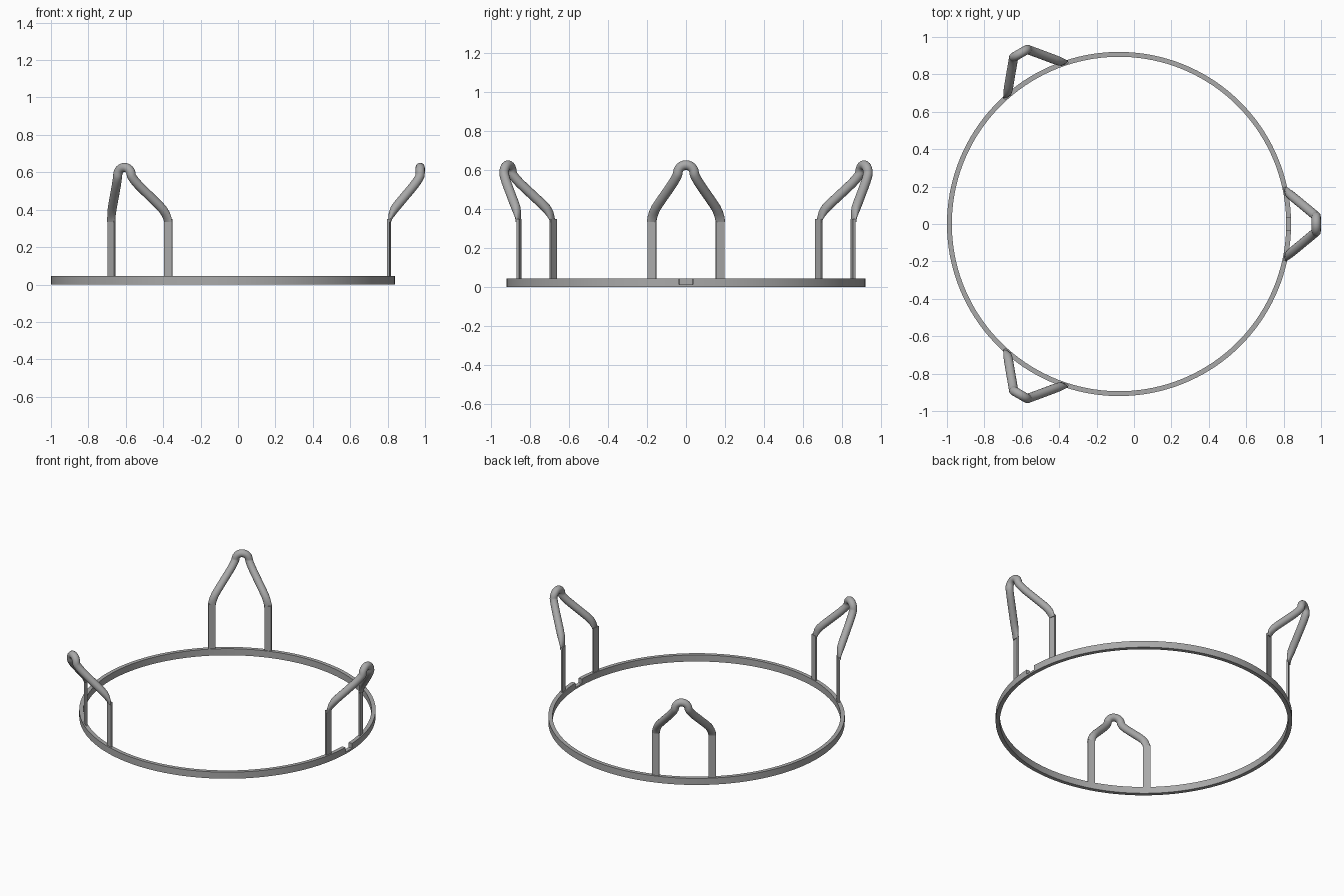
import bpy, bmesh, math
from mathutils import Vector, Matrix

if "Cube" in bpy.data.objects:
    bpy.data.objects.remove(bpy.data.objects["Cube"])

CX = -0.08                      # ring centre on x
metal = bpy.data.materials.new("grey_metal")
metal.diffuse_color = (0.40, 0.40, 0.40, 1)
metal.use_nodes = True
metal.node_tree.nodes["Principled BSDF"].inputs["Base Color"].default_value = metal.diffuse_color


def finish(name, bm):
    bmesh.ops.recalc_face_normals(bm, faces=bm.faces)
    me = bpy.data.meshes.new(name)
    bm.to_mesh(me)
    bm.free()
    me.materials.append(metal)
    ob = bpy.data.objects.new(name, me)
    bpy.context.collection.objects.link(ob)
    bpy.context.view_layer.objects.active = ob
    ob.select_set(True)
    bpy.ops.object.shade_smooth_by_angle(angle=math.radians(40))
    ob.select_set(False)
    return ob


def loft(bm, loops):
    """Skin a list of closed point loops and cap both ends."""
    vs = [[bm.verts.new(p) for p in lp] for lp in loops]
    for a, b in zip(vs, vs[1:]):
        for i in range(len(a)):
            j = (i + 1) % len(a)
            bm.faces.new((a[i], a[j], b[j], b[i]))
    bm.faces.new(vs[0])
    bm.faces.new(vs[-1])


def arc_bar(bm, a0, a1, r0, r1, z0, z1, n):
    """Curved rectangular bar around the ring centre."""
    loops = []
    for k in range(n + 1):
        a = a0 + (a1 - a0) * k / n
        c, s = math.cos(a), math.sin(a)
        loops.append([(CX + r * c, r * s, z)
                      for r, z in ((r0, z0), (r1, z0), (r1, z1), (r0, z1))])
    loft(bm, loops)


# Base ring with a shallow notch cut in its top
R0, R1, H = 0.894, 0.92, 0.045
notch = 0.035 / 0.907
bm = bmesh.new()
arc_bar(bm, notch, 2 * math.pi - notch, R0, R1, 0, H, 140)
arc_bar(bm, -notch, notch, R0, R1, 0, 0.013, 4)
finish("base_ring", bm)

# Centre line of one wire loop: side slope, then half-circle crown
foot, head = Vector((0.812, 0.176, 0)), Vector((0.974, 0.042, 0))
slope = [(0, .335), (.02, .355), (.07, .378), (.15, .403), (.28, .43),
         (.42, .457), (.56, .484), (.70, .511), (.82, .535), (.92, .558), (.98, .575)]
half = [foot.lerp(head, s) + Vector((0, 0, z)) for s, z in slope]
crown = [Vector((head.x, 0.042 * math.cos(t), 0.584 + 0.042 * math.sin(t)))
         for t in (math.pi * k / 12 for k in range(13))]
path = half + crown + [Vector((p.x, -p.y, p.z)) for p in reversed(half)]
N, RAD = 16, 0.0245

for i in range(3):
    ang = i * 2 * math.pi / 3
    turn = (Matrix.Translation((CX, 0, 0)) @ Matrix.Rotation(ang, 4, 'Z')
            @ Matrix.Translation((-CX, 0, 0)))

    # Flat curved legs rising from the ring
    bm = bmesh.new()
    for side in (-1, 1):
        mid = ang + side * math.atan2(0.176, 0.892)
        hw = 0.0225 / 0.905
        arc_bar(bm, mid - hw, mid + hw, 0.899, 0.911, 0.02, 0.35, 3)
    finish("legs_%d" % (i + 1), bm)

    # Round wire loop, flattened where it meets the legs
    bm = bmesh.new()
    loops = []
    last = len(path) - 1
    for k, p in enumerate(path):
        t = (path[min(k + 1, last)] - path[max(k - 1, 0)]).normalized()
        if k in (0, last):
            t = Vector((0, 0, 1 if k == 0 else -1))
        u = Vector((1, 0, 0))
        u = (u - t * u.dot(t)).normalized()
        v = t.cross(u)
        flat = (0.28, 0.45, 0.75, 0.95)[min(k, last - k)] if min(k, last - k) < 4 else 1
        loops.append([p + u * (RAD * flat * math.cos(a)) + v * (RAD * math.sin(a))
                      for a in (2 * math.pi * j / N for j in range(N))])
    loft(bm, loops)
    bm.transform(turn)
    finish("wire_loop_%d" % (i + 1), bm)
